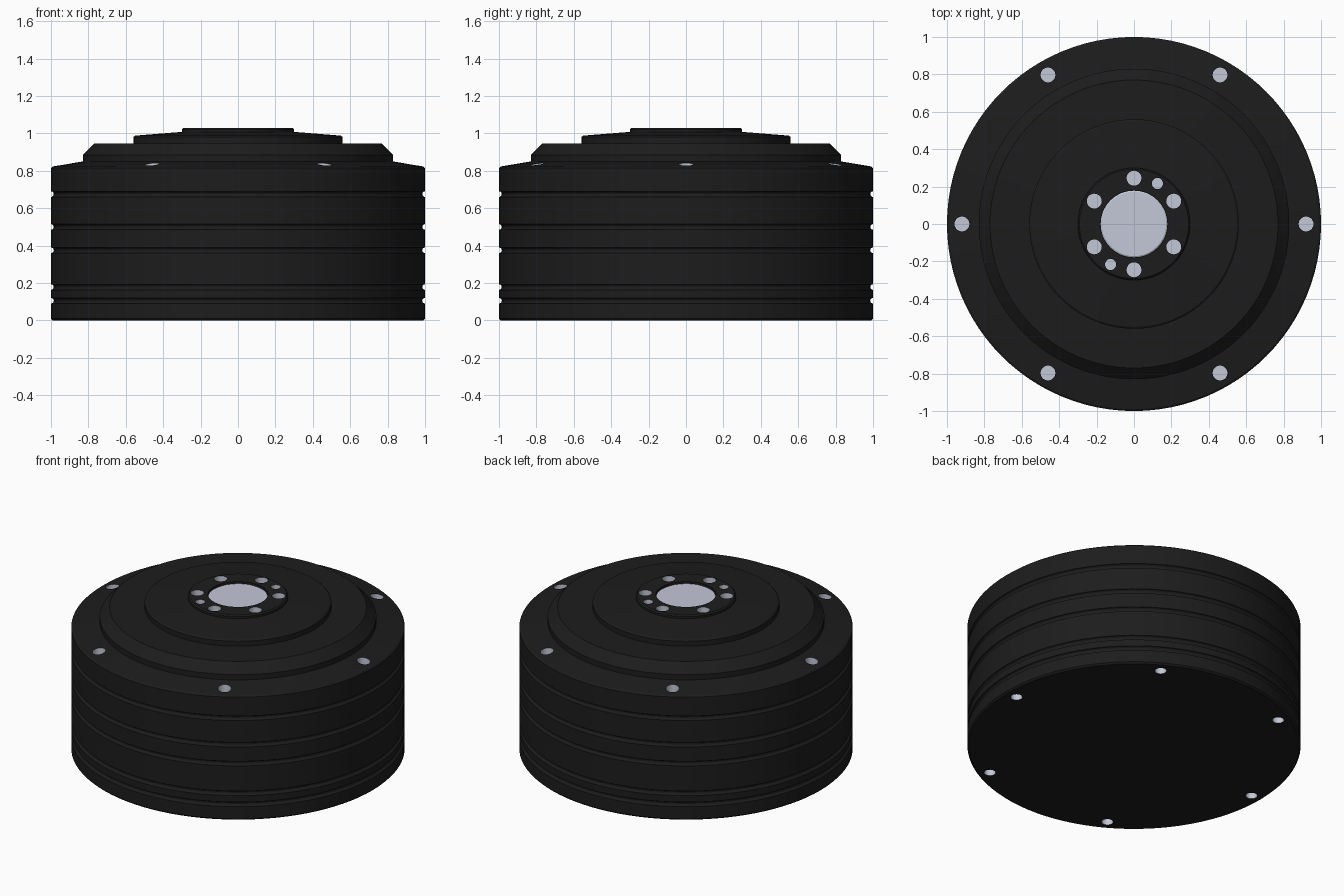
import bpy, bmesh, math
from mathutils import Vector, Matrix

if "Cube" in bpy.data.objects:
    bpy.data.objects.remove(bpy.data.objects["Cube"])


def material(name, c):
    m = bpy.data.materials.new(name)
    m.diffuse_color = (*c, 1)
    m.use_nodes = True
    m.node_tree.nodes["Principled BSDF"].inputs["Base Color"].default_value = m.diffuse_color
    return m


BLACK = material("black", (0.012, 0.012, 0.012))
GREY = material("light_metal", (0.55, 0.58, 0.68))


def mesh_object(name, bm, mat):
    bmesh.ops.recalc_face_normals(bm, faces=bm.faces)
    me = bpy.data.meshes.new(name)
    bm.to_mesh(me)
    bm.free()
    me.materials.append(mat)
    ob = bpy.data.objects.new(name, me)
    bpy.context.collection.objects.link(ob)
    return ob


def lathe(name, profile, mat, steps=96):
    bm = bmesh.new()
    vs = [bm.verts.new((r, 0, z)) for r, z in profile]
    es = [bm.edges.new(p) for p in zip(vs, vs[1:])]
    bmesh.ops.spin(bm, geom=vs + es, cent=(0, 0, 0), axis=(0, 0, 1),
                   angle=2 * math.pi, steps=steps)
    bmesh.ops.remove_doubles(bm, verts=bm.verts, dist=1e-5)
    return mesh_object(name, bm, mat)


def drill(target, name, holes):
    """holes: (circle radius, angle in degrees, hole radius, z low, z high)"""
    bm = bmesh.new()
    for R, a, r, z0, z1 in holes:
        a = math.radians(a)
        pos = Vector((R * math.cos(a), R * math.sin(a), (z0 + z1) / 2))
        bmesh.ops.create_cone(bm, cap_ends=True, segments=20, radius1=r, radius2=r,
                              depth=z1 - z0, matrix=Matrix.Translation(pos))
    cutter = mesh_object(name, bm, GREY)
    cutter.hide_render = True
    cutter.hide_set(True)
    mod = target.modifiers.new("holes", 'BOOLEAN')
    mod.object = cutter
    mod.operation = 'DIFFERENCE'
    mod.solver = 'EXACT'
    mod.material_mode = 'TRANSFER'
    bpy.context.view_layer.objects.active = target
    bpy.ops.object.modifier_apply(modifier=mod.name)
    bpy.data.objects.remove(cutter)


def smooth(ob):
    bpy.ops.object.select_all(action='DESELECT')
    ob.select_set(True)
    bpy.context.view_layer.objects.active = ob
    bpy.ops.object.shade_smooth_by_angle(angle=math.radians(25))


# Drum housing with rounded grooves, sloped shoulder and stepped cover
profile = [(0, 0), (0.99, 0), (1, 0.01)]
for z in (0.105, 0.178, 0.375, 0.5, 0.675):
    for k in range(7):
        t = math.pi * k / 6
        profile.append((1 - 0.015 * math.sin(t), z - 0.015 * math.cos(t)))
profile += [(1, 0.815), (0.99, 0.823), (0.83, 0.85), (0.83, 0.885), (0.77, 0.945),
            (0.56, 0.947), (0.56, 0.98), (0.55, 0.988), (0.30, 1.008),
            (0.30, 1.022), (0.292, 1.03), (0.18, 1.03), (0.18, 1.012), (0, 1.012)]
housing = lathe("drum_housing", profile, BLACK)

# Rim bolt holes on both ends, flange bolt holes and two dowel holes
holes = []
for i in range(6):
    holes.append((0.92, 60 * i, 0.04, 0.75, 0.95))
    holes.append((0.92, 60 * i, 0.035, -0.1, 0.07))
    holes.append((0.245, 30 + 60 * i, 0.04, 0.96, 1.1))
holes += [(0.25, 60, 0.03, 0.96, 1.1), (0.25, 240, 0.03, 0.96, 1.1)]
drill(housing, "hole_cutter", holes)
smooth(housing)

# Light output hub face in the flange recess
hub = lathe("output_hub", [(0, 1.02), (0.172, 1.02), (0.178, 1.016), (0.178, 1.01)], GREY, 64)
smooth(hub)
